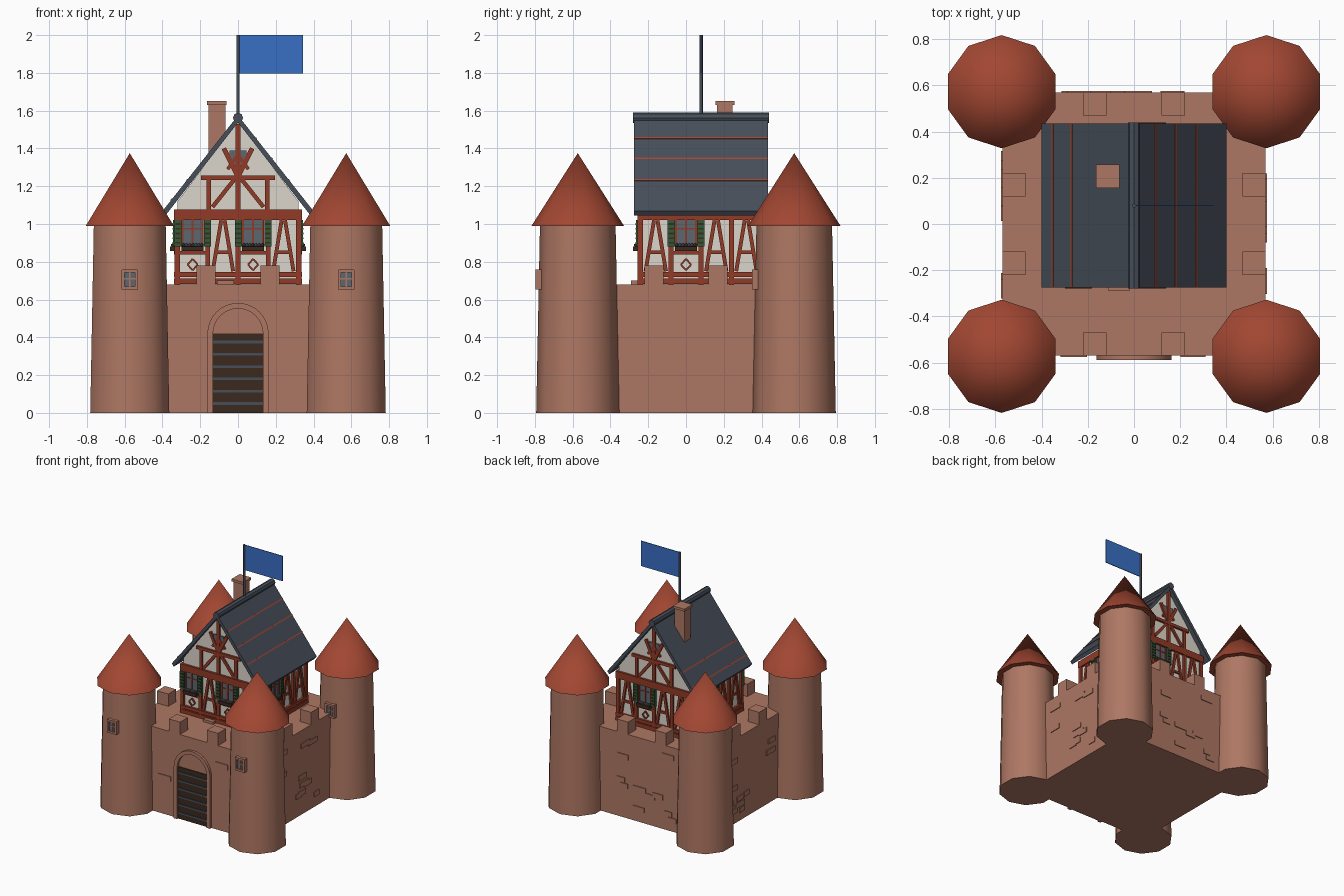
import bpy, bmesh, math, random
from mathutils import Matrix, Vector

if "Cube" in bpy.data.objects:
    bpy.data.objects.remove(bpy.data.objects["Cube"])
random.seed(4)
T, R = Matrix.Translation, Matrix.Rotation


def material(name, *rgb):
    lin = [((c / 255 + 0.055) / 1.055) ** 2.4 for c in rgb] + [1]
    m = bpy.data.materials.new(name)
    m.use_nodes = True
    m.diffuse_color = lin
    m.node_tree.nodes["Principled BSDF"].inputs["Base Color"].default_value = lin
    return m


STONE = material("sandstone", 174, 119, 99)
TILE = material("red_tile", 162, 71, 50)
TIMBER = material("red_timber", 146, 58, 38)
PLASTER = material("plaster", 220, 214, 203)
SLATE = material("slate", 70, 78, 89)
WOOD = material("dark_wood", 60, 41, 31)
GREEN = material("shutter_green", 50, 88, 54)
BLUE = material("flag_blue", 57, 110, 196)
GLASS = material("window_glass", 92, 102, 112)
parts = {}


def part(name, mat):
    return parts.setdefault(name, (bmesh.new(), mat))[0]


def box(name, mat, lo, hi, M=Matrix()):
    lo, hi = Vector(lo), Vector(hi)
    bmesh.ops.create_cube(part(name, mat), size=1,
                          matrix=M @ T((lo + hi) / 2) @ Matrix.Diagonal((*(hi - lo), 1)))


def bar(name, mat, M, p, q, w=0.026, d=0.016):
    """Straight strip on a wall plane from p to q, each (across, height)."""
    du, dz = q[0] - p[0], q[1] - p[1]
    place = M @ T(((p[0] + q[0]) / 2, -d / 2, (p[1] + q[1]) / 2)) @ R(-math.atan2(dz, du), 4, "Y")
    bmesh.ops.create_cube(part(name, mat), size=1,
                          matrix=place @ Matrix.Diagonal((math.hypot(du, dz), d, w, 1)))


def prism(name, mat, outline, y0, y1):
    """Extrude an (x, z) outline along y."""
    bm = part(name, mat)
    face = bm.faces.new([bm.verts.new((x, y0, z)) for x, z in outline])
    new = bmesh.ops.extrude_face_region(bm, geom=[face])["geom"]
    bmesh.ops.translate(bm, verts=[g for g in new if isinstance(g, bmesh.types.BMVert)],
                        vec=(0, y1 - y0, 0))
    bmesh.ops.recalc_face_normals(bm, faces=bm.faces)


def cone(name, mat, r1, r2, z0, z1, x, y, sides):
    bmesh.ops.create_cone(part(name, mat), cap_ends=True, segments=sides, radius1=r1, radius2=r2,
                          depth=z1 - z0, matrix=T((x, y, (z0 + z1) / 2)))


# Curtain walls, battlements and raised stones
box("castle_wall", STONE, (-0.57, -0.57, 0), (0.57, 0.57, 0.68))
for turn in range(4):
    W = R(turn * math.pi / 2, 4, "Z") @ T((0, -0.57, 0))
    for s in (-1, 1):
        box("battlements", STONE, (s * 0.17 - 0.05, 0, 0.66), (s * 0.17 + 0.05, 0.1, 0.78), W)
    for i in range(10):
        u, z = random.uniform(-0.3, 0.3), random.uniform(0.08, 0.62)
        if turn == 0 and abs(u) < 0.24:
            continue
        half = random.uniform(0.03, 0.06)
        box("raised_stones", STONE, (u - half, -0.006, z - 0.02), (u + half, 0.01, z + 0.02), W)

# Corner towers with conical roofs and a small window
for sx in (-1, 1):
    for sy in (-1, 1):
        x, y = sx * 0.573, sy * 0.573
        cone("towers", STONE, 0.22, 0.2, 0, 1.0, x, y, 10)
        cone("tower_roofs", TILE, 0.245, 0, 0.99, 1.375, x, y, 10)
        W = T((x, y - 0.212, 0.705))
        box("tower_window_panes", GLASS, (-0.03, -0.001, -0.04), (0.03, 0.05, 0.04), W)
        for s in (-1, 1):
            box("tower_window_frames", STONE, (s * 0.035 - 0.008, -0.012, -0.052),
                (s * 0.035 + 0.008, 0.04, 0.052), W)
            box("tower_window_frames", STONE, (-0.042, -0.011, s * 0.045 - 0.008),
                (0.042, 0.04, s * 0.045 + 0.008), W)
        bar("tower_window_frames", STONE, W, (0, -0.04), (0, 0.04), 0.008, 0.006)
        bar("tower_window_frames", STONE, W, (-0.03, 0.005), (0.03, 0.005), 0.008, 0.006)


# Gateway: arched surround, planked gate and iron bands
def arch(r):
    return [(-r, 0)] + [(-r * math.cos(a * math.pi / 16), 0.42 + r * math.sin(a * math.pi / 16))
                        for a in range(17)] + [(r, 0)]


prism("gate_arch", STONE, arch(0.162) + arch(0.132)[::-1], -0.59, -0.56)
box("gate", WOOD, (-0.132, -0.576, 0), (0.132, -0.56, 0.42))
for i in range(6):
    z = 0.05 + i * 0.065
    box("gate_bands", SLATE, (-0.132, -0.582, z - 0.007), (0.132, -0.57, z + 0.007))
box("doorstep", STONE, (-0.11, -0.29, 0.67), (-0.02, -0.23, 0.7))

# House body and main roof
CY = 0.08
prism("house_walls", PLASTER, [(-0.32, 0.67), (0.32, 0.67), (0.32, 1.12), (0, 1.545), (-0.32, 1.12)],
      CY - 0.32, CY + 0.32)
prism("house_roof", SLATE, [(0, 1.575), (0.4, 1.068), (0.384, 1.045), (0, 1.537),
                            (-0.384, 1.045), (-0.4, 1.068)], CY - 0.355, CY + 0.355)
bmesh.ops.create_cone(part("ridge_cap", SLATE), cap_ends=True, segments=8, radius1=0.027,
                      radius2=0.027, depth=0.72, matrix=T((0, CY, 1.562)) @ R(math.pi / 2, 4, "X"))
for x in (-0.352, -0.27, 0.095, 0.18, 0.27):
    slope = math.copysign(math.atan2(0.507, 0.4), x)
    M = T((x, CY, 1.575 - abs(x) * 1.2675)) @ R(slope, 4, "Y")
    box("roof_stripes", TILE, (-0.005, -0.355, -0.004), (0.005, 0.355, 0.003), M)


# Half-timbered facades, one pattern letter for each bay
def a_frame(M, c):
    for s in (-1, 1):
        bar("timber_braces", TIMBER, M, (c + s * 0.054, 0.75), (c + s * 0.009, 1.02), 0.02, 0.014)
    bar("timber_braces", TIMBER, M, (c - 0.035, 0.85), (c + 0.035, 0.85), 0.018, 0.012)


def window(M, c):
    box("house_windows", GLASS, (c - 0.05, -0.006, 0.88), (c + 0.05, 0.01, 1.02), M)
    for u in (-0.053, 0, 0.053):
        bar("window_frames", TIMBER, M, (c + u, 0.88), (c + u, 1.02), 0.01, 0.012)
    bar("window_frames", TIMBER, M, (c - 0.05, 0.975), (c + 0.05, 0.975), 0.008, 0.01)
    for s in (-1, 1):
        u = c + s * 0.078
        box("shutters", GREEN, (u - 0.019, -0.024, 0.88), (u + 0.019, 0, 1.02), M)
        for i in range(5):
            bar("shutter_slats", WOOD, M, (u - 0.014, 0.9 + i * 0.025), (u + 0.014, 0.9 + i * 0.025),
                0.009, 0.028)
    bar("window_sills", TIMBER, M, (c - 0.08, 0.848), (c + 0.08, 0.848), 0.02, 0.018)
    box("flower_boxes", WOOD, (c - 0.058, -0.04, 0.856), (c + 0.058, 0, 0.88), M)
    for i in range(7):
        name, mat = (("leaves", GREEN), ("blue_flowers", BLUE), ("red_flowers", TILE))[i % 3]
        bmesh.ops.create_icosphere(part(name, mat), subdivisions=1, radius=0.011,
                                   matrix=M @ T((c - 0.048 + i * 0.016, -0.025, 0.888)))
    corners = [(c, 0.815), (c + 0.027, 0.785), (c, 0.755), (c - 0.027, 0.785)]
    for i in range(4):
        bar("diamonds", TIMBER, M, corners[i - 1], corners[i], 0.009, 0.01)


for turn, bays in enumerate(("WAWA", "AWAA", "AWAA", "AWAA")):
    M = T((0, CY, 0)) @ R(turn * math.pi / 2, 4, "Z") @ T((0, -0.32, 0))
    for z, w in ((0.697, 0.03), (0.732, 0.026), (1.05, 0.055)):
        bar("timber_rails", TIMBER, M, (-0.337, z), (0.337, z), w, 0.018)
    for i in range(5):
        u = max(-0.322, min(0.322, -0.32 + i * 0.16))
        bar("timber_posts", TIMBER, M, (u, 0.68), (u, 1.05), 0.026, 0.016)
    for i, kind in enumerate(bays):
        (window if kind == "W" else a_frame)(M, -0.24 + i * 0.16)
    if turn % 2:
        continue
    # Gable timbers
    bar("gable_timbers", TIMBER, M, (-0.195, 1.245), (0.195, 1.245), 0.024, 0.016)
    bar("gable_timbers", TIMBER, M, (0, 1.07), (0, 1.53), 0.026, 0.015)
    box("gable_window", GLASS, (-0.045, -0.008, 1.31), (0.045, 0.01, 1.39), M)
    for s in (-1, 1):
        bar("gable_timbers", TIMBER, M, (s * 0.155, 1.07), (s * 0.155, 1.24), 0.024, 0.014)
        bar("gable_timbers", TIMBER, M, (s * 0.135, 1.09), (s * 0.02, 1.235), 0.022, 0.013)
        bar("gable_timbers", TIMBER, M, (s * 0.005, 1.26), (s * 0.075, 1.4), 0.024, 0.014)
        bar("gable_timbers", TIMBER, M, (s * 0.055, 1.29), (s * 0.005, 1.36), 0.018, 0.012)

# Chimney, flagpole and flag
box("chimney", STONE, (-0.157, 0.165, 1.3), (-0.067, 0.245, 1.63))
box("chimney_cap", STONE, (-0.165, 0.155, 1.63), (-0.062, 0.257, 1.65))
cone("flagpole", SLATE, 0.009, 0.009, 1.55, 2.0, 0, CY, 8)
box("flag", BLUE, (0, CY - 0.003, 1.797), (0.345, CY + 0.003, 2.0))

# Turn the collected parts into objects
SMOOTH = {"towers", "tower_roofs", "flagpole", "gate_arch"}
for name, (bm, mat) in parts.items():
    mesh = bpy.data.meshes.new(name)
    bm.to_mesh(mesh)
    bm.free()
    mesh.materials.append(mat)
    obj = bpy.data.objects.new(name, mesh)
    bpy.context.collection.objects.link(obj)
    if name in SMOOTH:
        bpy.ops.object.select_all(action="DESELECT")
        obj.select_set(True)
        bpy.context.view_layer.objects.active = obj
        bpy.ops.object.shade_smooth_by_angle(angle=math.radians(46))
